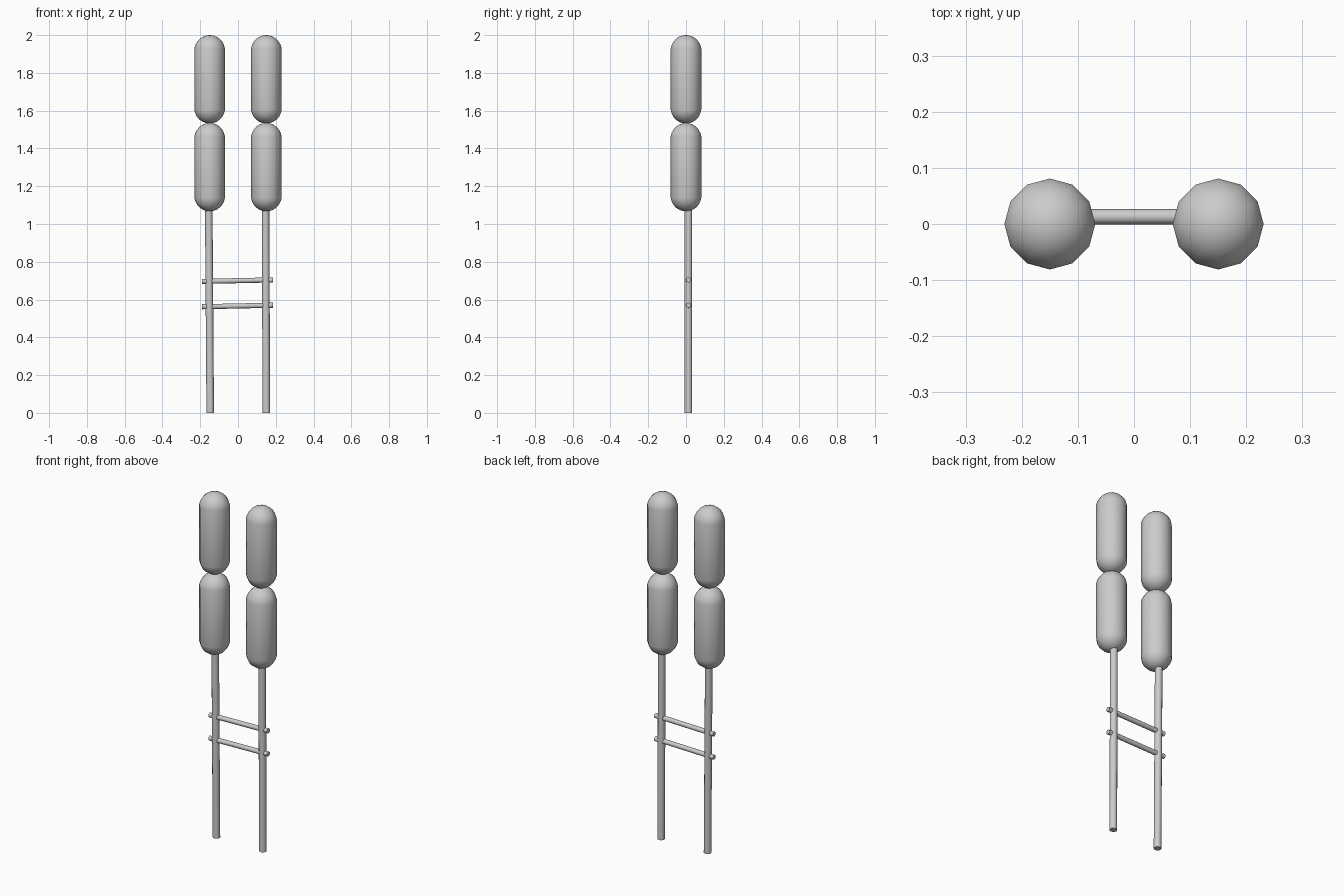
import bpy
import math
from mathutils import Vector

if "Cube" in bpy.data.objects:
    bpy.data.objects.remove(bpy.data.objects["Cube"], do_unlink=True)

grey = bpy.data.materials.new("light grey")
grey.use_nodes = True
colour = (0.6, 0.6, 0.6, 1)
grey.diffuse_color = colour
grey.node_tree.nodes["Principled BSDF"].inputs["Base Color"].default_value = colour


def finish(obj, name, angle):
    obj.name = name
    obj.data.materials.append(grey)
    bpy.ops.object.shade_smooth_by_angle(angle=math.radians(angle))


def rod(name, start, end, radius, sides):
    """Round bar between two points."""
    a, b = Vector(start), Vector(end)
    bpy.ops.mesh.primitive_cylinder_add(
        vertices=sides, radius=radius, depth=(b - a).length, location=(a + b) / 2)
    obj = bpy.context.object
    obj.rotation_euler = (b - a).to_track_quat('Z', 'Y').to_euler()
    finish(obj, name, 50)


def capsule(name, x, bottom, top, radius):
    """Sphere pulled apart at its equator into a rounded cylinder."""
    bpy.ops.mesh.primitive_uv_sphere_add(
        segments=12, ring_count=13, radius=radius, location=(x, 0, (bottom + top) / 2))
    obj = bpy.context.object
    stretch = (top - bottom) / 2 - radius
    for v in obj.data.vertices:
        v.co.z += math.copysign(stretch, v.co.z)
        # keep the straight wall at full width
        if abs(v.co.z) < stretch + radius * 0.2:
            v.co.xy = v.co.xy.normalized() * radius
    finish(obj, name, 60)


# Two stacked pods on each pole
for side, x in (("right", -0.15), ("left", 0.15)):
    capsule(side + "_lower_pod", x, 1.067, 1.535, 0.081)
    capsule(side + "_upper_pod", x, 1.532, 2.0, 0.081)

# Slightly leaning poles
rod("right_pole", (-0.147, 0.013, 0), (-0.155, 0.013, 1.1), 0.02, 12)
rod("left_pole", (0.15, 0.013, 0), (0.146, 0.013, 1.1), 0.02, 12)

# Slightly sloping rungs through both poles
for name, z in (("lower_rung", 0.566), ("upper_rung", 0.7)):
    rod(name, (-0.19, 0.013, z - 0.004), (0.186, 0.013, z + 0.004), 0.0135, 12)
